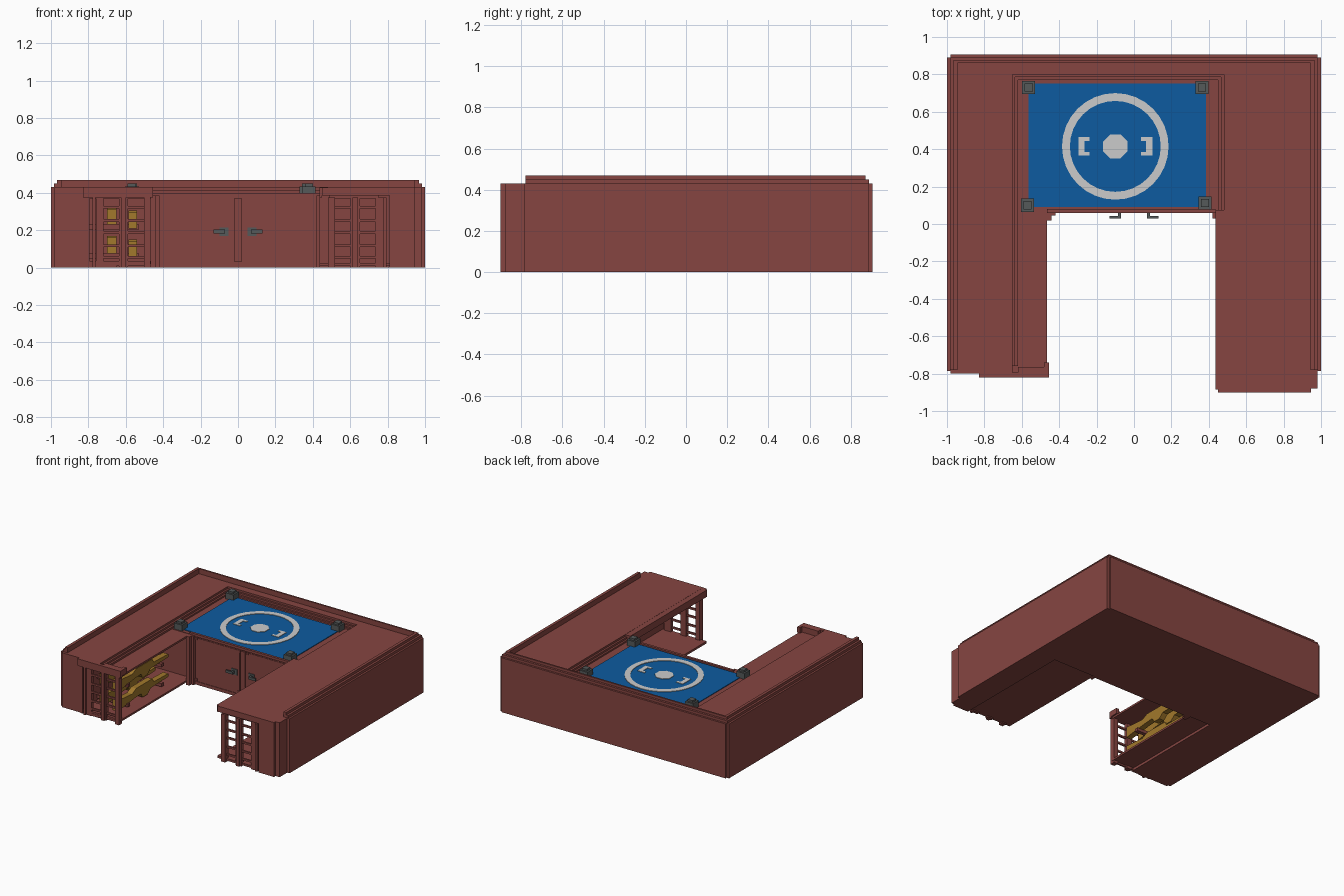
import bpy, bmesh, math
from mathutils import Vector

if "Cube" in bpy.data.objects:
    bpy.data.objects.remove(bpy.data.objects["Cube"])


def material(name, rgb):
    m = bpy.data.materials.new(name)
    m.use_nodes = True
    m.diffuse_color = (*rgb, 1)
    m.node_tree.nodes["Principled BSDF"].inputs["Base Color"].default_value = (*rgb, 1)
    return m


RED = material("brick red", (0.24, 0.06, 0.053))
BLUE = material("pad blue", (0.004, 0.105, 0.35))
WHITE = material("marking white", (0.6, 0.6, 0.6))
GREY = material("dark grey", (0.09, 0.1, 0.1))
GOLD = material("gold", (0.36, 0.19, 0.025))


def finish(bm, name, mat):
    bmesh.ops.recalc_face_normals(bm, faces=bm.faces)
    me = bpy.data.meshes.new(name)
    bm.to_mesh(me)
    bm.free()
    me.materials.append(mat)
    ob = bpy.data.objects.new(name, me)
    bpy.context.collection.objects.link(ob)
    return ob


def boxes(name, mat, *spans):
    """One object made of boxes given as (x0, x1, y0, y1, z0, z1)."""
    bm = bmesh.new()
    for x0, x1, y0, y1, z0, z1 in spans:
        vs = bmesh.ops.create_cube(bm, size=1)["verts"]
        for v in vs:
            v.co = Vector((x1 if v.co.x > 0 else x0,
                           y1 if v.co.y > 0 else y0,
                           z1 if v.co.z > 0 else z0))
    return finish(bm, name, mat)


def prism(name, mat, pts, lo, hi, axis="z"):
    """Extrude an outline along z, or a (y, z) outline along x."""
    bm = bmesh.new()
    put = (lambda a, b: (a, b, lo)) if axis == "z" else (lambda a, b: (lo, a, b))
    face = bm.faces.new([bm.verts.new(put(*p)) for p in pts])
    new = bmesh.ops.extrude_face_region(bm, geom=[face])["geom"]
    step = Vector((0, 0, hi - lo)) if axis == "z" else Vector((hi - lo, 0, 0))
    bmesh.ops.translate(bm, vec=step, verts=[v for v in new if isinstance(v, bmesh.types.BMVert)])
    return finish(bm, name, mat)


def u_outline(left, right, back):
    """Outer wall line with notched corners, then an inner line."""
    return [(-0.98, -0.8), (-0.98, -0.785), (-1, -0.785), (-1, 0.89), (-0.98, 0.89), (-0.98, 0.905),
            (0.98, 0.905), (0.98, 0.89), (1, 0.89), (1, -0.785), (0.98, -0.785), (0.98, -0.88),
            (0.945, -0.88), (0.945, -0.9), (right, -0.9), (right, back), (left, back), (left, -0.8)]


TOP, PAD = 0.43, 0.385

# Outer shell, then the raised roof around the recessed pad
prism("main_shell", RED, u_outline(-0.8, 0.81, 0.075), 0, PAD)
prism("upper_roof", RED, u_outline(-0.65, 0.48, 0.8), PAD, TOP)

# Stepped lining of the recess
for i in (1, 2):
    a, b = 0.015 * (i - 1), 0.015 * i
    boxes("recess_step", RED,
          (-0.65 + a, -0.65 + b, -0.76, 0.8 - a, PAD, TOP - b),
          (-0.65 + b, 0.48 - b, 0.8 - b, 0.8 - a, PAD, TOP - b),
          (0.48 - b, 0.48 - a, 0.06, 0.8 - a, PAD, TOP - b))

# Stepped parapet on the three outer sides
for inset, z0, z1 in ((0.015, TOP, 0.45), (0.032, 0.45, 0.47)):
    x, y = 1 - inset, 0.905 - inset
    boxes("parapet", RED, (-x, -0.945, -0.78, y, z0, z1), (0.945, x, -0.78, y, z0, z1),
          (-0.945, 0.945, 0.86, y, z0, z1))

# Roofs and floors of the two open arms
boxes("left_arm_roof", RED, (0.45, 0.81, -0.9, 0.075, PAD, TOP - 0.001), (0.435, 0.45, -0.885, 0.075, 0.375, TOP - 0.001))
boxes("right_arm_roof", RED, (-0.8, -0.465, -0.8, 0.075, 0.37, PAD))
boxes("left_arm_floor", RED, (0.435, 0.81, -0.88, 0.075, 0.008, 0.025))
boxes("right_arm_floor", RED, (-0.65, -0.465, -0.8, 0.075, 0.02, 0.035),
      (-0.8, -0.65, -0.8, 0.075, 0, 0.035))
# Raised corner at the end of the right arm
boxes("arm_end_lip", RED, (-0.83, -0.455, -0.82, -0.795, 0.375, TOP),
      (-0.62, -0.455, -0.795, -0.765, PAD, TOP), (-0.48, -0.455, -0.765, -0.74, PAD, TOP))

# Lattice screens closing the front of each arm
RUNGS = (0.015, 0.056, 0.118, 0.188, 0.252, 0.323, 0.378)
for name, s, shift, y in (("right_screen", -1, 0.005, -0.8), ("left_screen", 1, 0.01, -0.88)):
    parts = []
    for c, w, front in ((0.49, 0.036, 0.02), (0.617, 0.05, 0.008), (0.617, 0.028, 0.02),
                        (0.745, 0.04, 0.005), (0.775, 0.018, 0.018), (0.81, 0.02, 0.005)):
        x = s * (c + shift if s > 0 else c - 0.01 + shift)
        parts.append((x - w / 2, x + w / 2, y - front, y + 0.02, 0, 0.376))
    for z in RUNGS:
        lo, hi = sorted((s * 0.49, s * 0.75))
        parts.append((lo, hi, y - 0.002, y + 0.012, z - 0.007, z + 0.007))
    boxes(name, RED, *parts)

# Rear wall of the bay with two framed doors
boxes("bay_wall", RED, (-0.465, 0.435, 0.068, 0.08, 0, PAD))
boxes("bay_lintel", RED, (-0.465, 0.435, 0.06, 0.08, 0.38, 0.4),
      (-0.465, 0.435, 0.064, 0.08, 0, 0.025))
boxes("bay_corners", RED, (-0.47, -0.44, 0.02, 0.08, 0, PAD), (-0.44, -0.42, 0.045, 0.08, 0, PAD),
      (0.42, 0.437, 0.03, 0.08, 0, PAD))
boxes("door_post", RED, (-0.02, 0.02, 0.058, 0.08, 0.03, 0.372))
for s in (-1, 1):
    def span(a, b, *rest):
        return (*sorted((s * a, s * b)), *rest)
    boxes("door", RED, span(0.03, 0.415, 0.064, 0.075, 0.035, 0.37))
    boxes("door_corner_clips", RED, *[span(a, a + 0.02, 0.06, 0.075, z, z + 0.02)
                                      for a in (0.026, 0.4) for z in (0.03, 0.355)])
    boxes("door_handle", GREY, span(0.05, 0.1, 0.058, 0.066, 0.17, 0.215),
          span(0.07, 0.085, 0.03, 0.066, 0.183, 0.203),
          span(0.07, 0.13, 0.03, 0.042, 0.183, 0.203))

# Landing pad with painted markings
PX, PY = -0.1, 0.415
boxes("pad_bed", RED, (-0.62, 0.45, 0.06, 0.77, PAD, PAD + 0.003))
boxes("pad_surface", BLUE, (-0.565, 0.385, 0.09, 0.75, PAD, PAD + 0.008))
MARK = (PAD + 0.008, PAD + 0.012)


def circle(r, n, turn=0.0):
    return [(PX + r * math.cos(math.tau * k / n + turn), PY + r * math.sin(math.tau * k / n + turn))
            for k in range(n)]


prism("pad_centre_dot", WHITE, circle(0.07, 8, math.pi / 8), *MARK)
outer, inner = circle(0.285, 32), circle(0.243, 32)
bm = bmesh.new()
rows = [[bm.verts.new((*p, z)) for p in ring] for ring, z in
        ((outer, MARK[0]), (outer, MARK[1]), (inner, MARK[1]), (inner, MARK[0]))]
for j in range(4):
    a, b = rows[j], rows[(j + 1) % 4]
    for k in range(32):
        n = (k + 1) % 32
        bm.faces.new((a[k], a[n], b[n], b[k]))
finish(bm, "pad_ring", WHITE)
for s in (-1, 1):
    def side(a, b, y0, y1):
        return (*sorted((PX + s * a, PX + s * b)), PY + y0, PY + y1, *MARK)
    boxes("pad_bracket", WHITE, side(0.165, 0.198, -0.05, 0.05),
          side(0.138, 0.165, 0.03, 0.05), side(0.138, 0.165, -0.05, -0.03))

# Corner lamps of the pad
for x, y in ((-0.563, 0.73), (0.363, 0.73), (-0.57, 0.1), (0.38, 0.112)):
    boxes("pad_lamp", GREY, *[(x - h, x + h, y - h, y + h, PAD, z)
                              for h, z in ((0.035, 0.435), (0.022, 0.45))])

# Stored equipment on racks inside the right arm
LONG_TOOL = [(-0.73, -0.045), (-0.73, 0.04), (-0.55, 0.025), (-0.5, 0.05), (-0.3, 0.05), (-0.28, 0.02),
             (-0.1, 0.015), (-0.1, -0.01), (-0.32, -0.015), (-0.36, -0.05), (-0.42, -0.05),
             (-0.44, -0.015), (-0.52, -0.02)]
for z in (0.11, 0.265):
    for x, w, lift in ((-0.7, 0.05, 0.01), (-0.585, 0.045, -0.01)):
        prism("stored_tool", GOLD, [(a, b + z + lift) for a, b in LONG_TOOL], x, x + w, "x")
    boxes("rack_arm", RED, *[(-0.8, -0.53, y, y + 0.03, z - 0.06, z - 0.035) for y in (-0.62, -0.2)])
